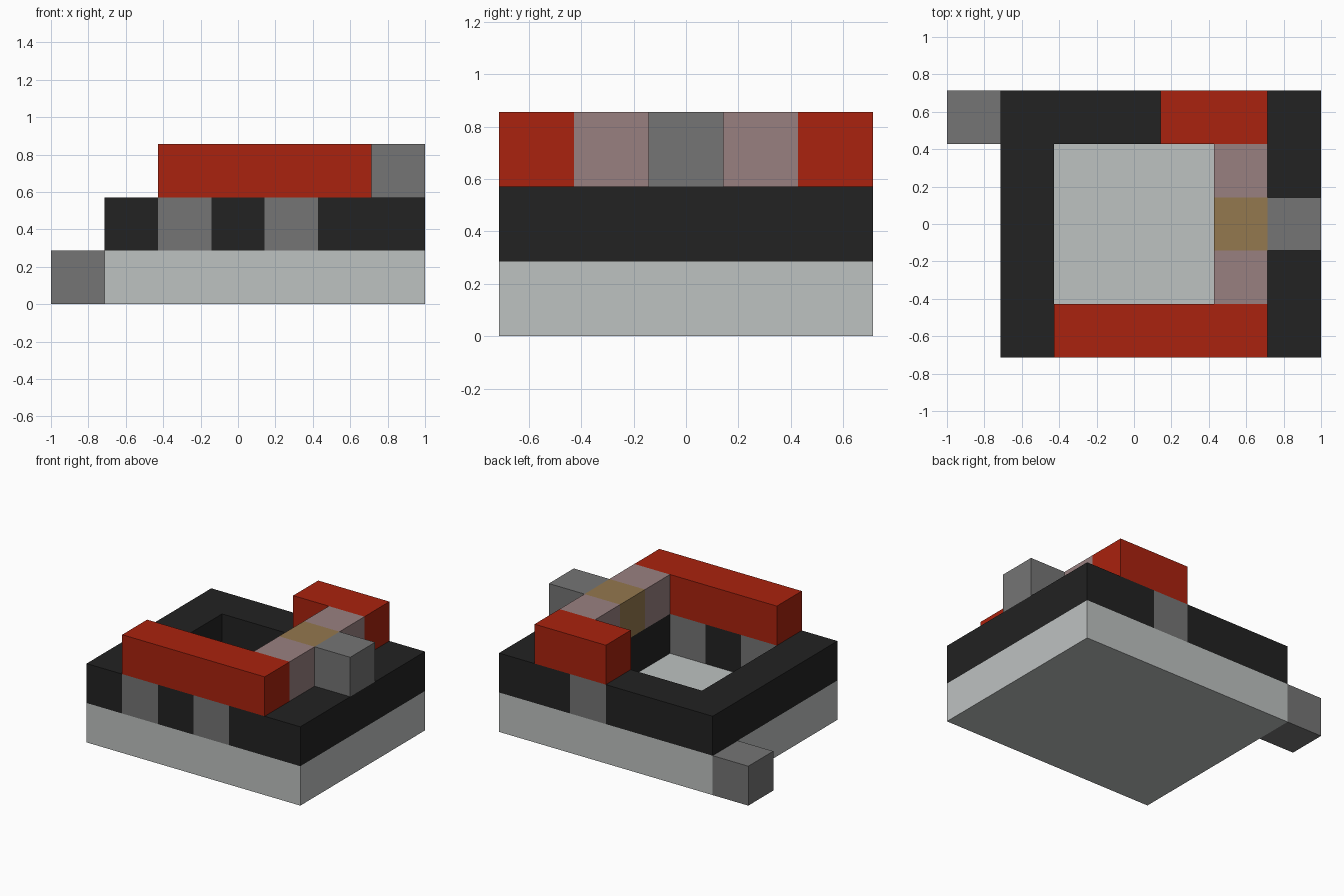
import bpy

cube = bpy.data.objects.get("Cube")
if cube:
    bpy.data.objects.remove(cube, do_unlink=True)

U = 2 / 7          # edge of one block
NX, NY = 7, 5      # footprint in blocks


def make_material(name, rgb):
    """Flat material from an sRGB 0-255 colour."""
    linear = [((c / 255 + 0.055) / 1.055) ** 2.4 for c in rgb]
    mat = bpy.data.materials.new(name)
    mat.use_nodes = True
    mat.diffuse_color = (*linear, 1)
    mat.node_tree.nodes["Principled BSDF"].inputs["Base Color"].default_value = (*linear, 1)
    return mat


PALE = make_material("pale grey", (190, 194, 193))
BLACK = make_material("black", (34, 34, 34))
GREY = make_material("mid grey", (117, 117, 117))
RED = make_material("red", (170, 34, 14))
PINK = make_material("dusty pink", (153, 128, 128))
GOLD = make_material("dull gold", (148, 120, 78))


def block(name, mat, col, row, layer, nx=1, ny=1):
    """Box one block high, with its lowest corner at a grid cell."""
    size = (nx * U, ny * U, U)
    centre = ((col + nx / 2 - NX / 2) * U, (row + ny / 2 - NY / 2) * U, (layer + 0.5) * U)
    bpy.ops.mesh.primitive_cube_add(size=1, location=centre)
    obj = bpy.context.object
    obj.name = name
    obj.data.transform(obj.matrix_world.Diagonal((*size, 1)))
    obj.data.materials.append(mat)
    return obj


# Bottom layer: slab and the step beside it
block("base_slab", PALE, 1, 0, 0, nx=6, ny=5)
block("side_step", GREY, 0, 4, 0)

# Middle layer: ring of walls around an open well
block("right_wall", BLACK, 1, 0, 1, ny=5)
block("left_wall", BLACK, 5, 0, 1, nx=2, ny=5)
block("front_wall_middle", BLACK, 3, 0, 1)
block("back_wall", BLACK, 2, 4, 1, nx=2)
for name, col, row in (("front_right_insert", 2, 0), ("front_left_insert", 4, 0),
                       ("back_insert", 4, 4)):
    block(name, GREY, col, row, 1)

# Top layer: two beams joined by a bridge, with a block outside it
block("front_beam", RED, 2, 0, 2, nx=4)
block("back_beam", RED, 4, 4, 2, nx=2)
block("bridge_front", PINK, 5, 1, 2)
block("bridge_centre", GOLD, 5, 2, 2)
block("bridge_back", PINK, 5, 3, 2)
block("outer_block", GREY, 6, 2, 2)
